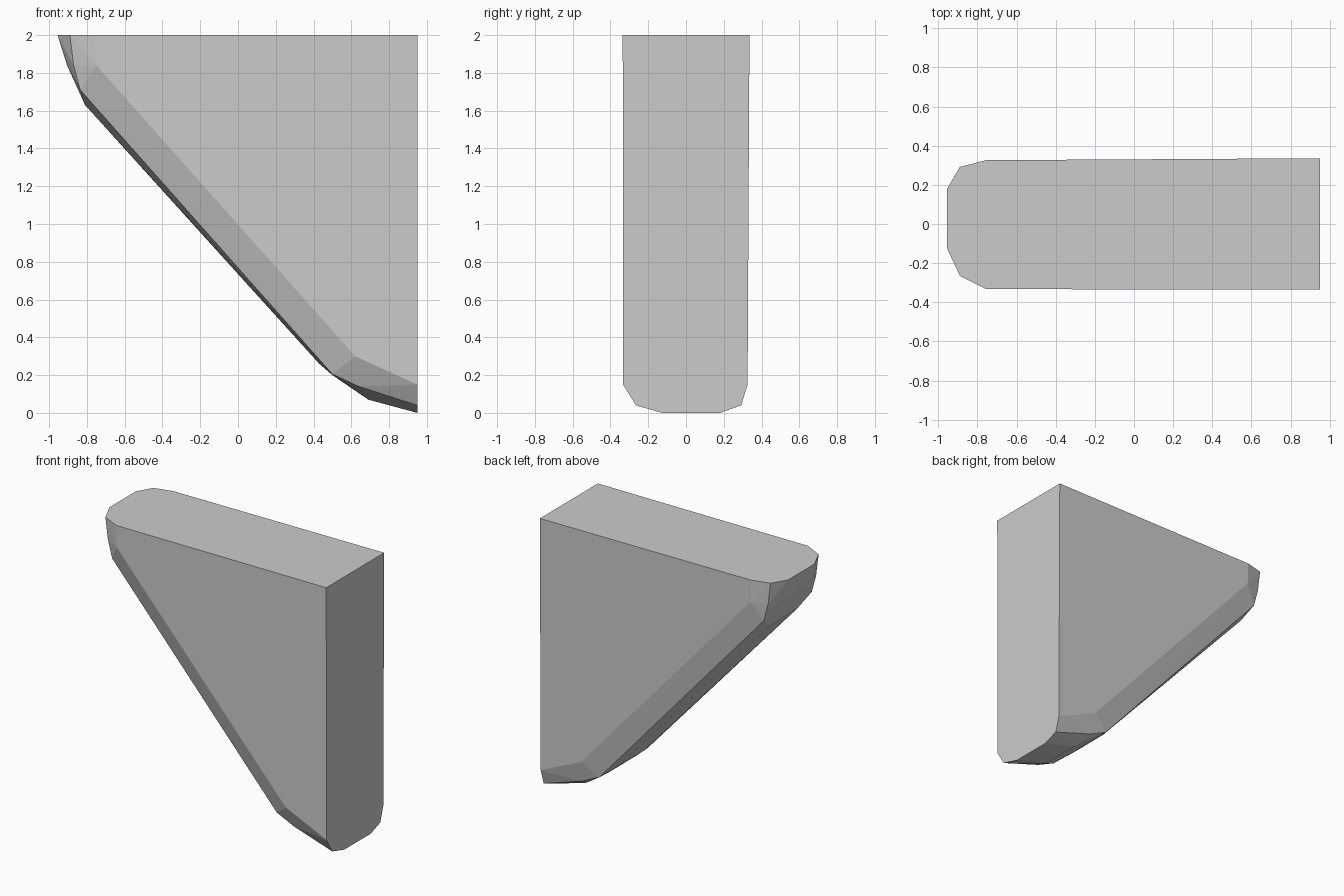
import bpy, bmesh

if "Cube" in bpy.data.objects:
    bpy.data.objects.remove(bpy.data.objects["Cube"])

# Edge paths (x, z) running from the top end down to the right end
side = [(-0.755, 2), (-0.75, 1.84), (-0.6, 1.69), (0.62, 0.30), (0.95, 0.15)]
chamfer = [(-0.89, 2), (-0.87, 1.84), (-0.835, 1.71), (0.50, 0.205), (0.64, 0.14), (0.95, 0.04)]
nose = [(-0.955, 2), (-0.905, 1.84), (-0.81, 1.63), (0.43, 0.26), (0.50, 0.20),
        (0.69, 0.07), (0.95, 0.0)]
corner = [(0.95, 2)]

# Each path sits at its own depth on the front and the back
layers = [(-0.335, corner), (-0.333, side), (-0.265, chamfer), (-0.125, nose),
          (0.18, nose), (0.292, chamfer), (0.326, side), (0.336, corner)]

bm = bmesh.new()
for y, path in layers:
    for x, z in path:
        bm.verts.new((x, y, z))

# Wrap the paths in one convex faceted skin
res = bmesh.ops.convex_hull(bm, input=bm.verts[:])
loose = {g for g in res["geom_interior"] + res["geom_unused"] if isinstance(g, bmesh.types.BMVert)}
bmesh.ops.delete(bm, geom=list(loose), context='VERTS')
bmesh.ops.dissolve_limit(bm, angle_limit=0.004, verts=bm.verts[:], edges=bm.edges[:])
bmesh.ops.recalc_face_normals(bm, faces=bm.faces[:])

mesh = bpy.data.meshes.new("wedge_bracket")
bm.to_mesh(mesh)
bm.free()
obj = bpy.data.objects.new("wedge_bracket", mesh)
bpy.context.collection.objects.link(obj)
